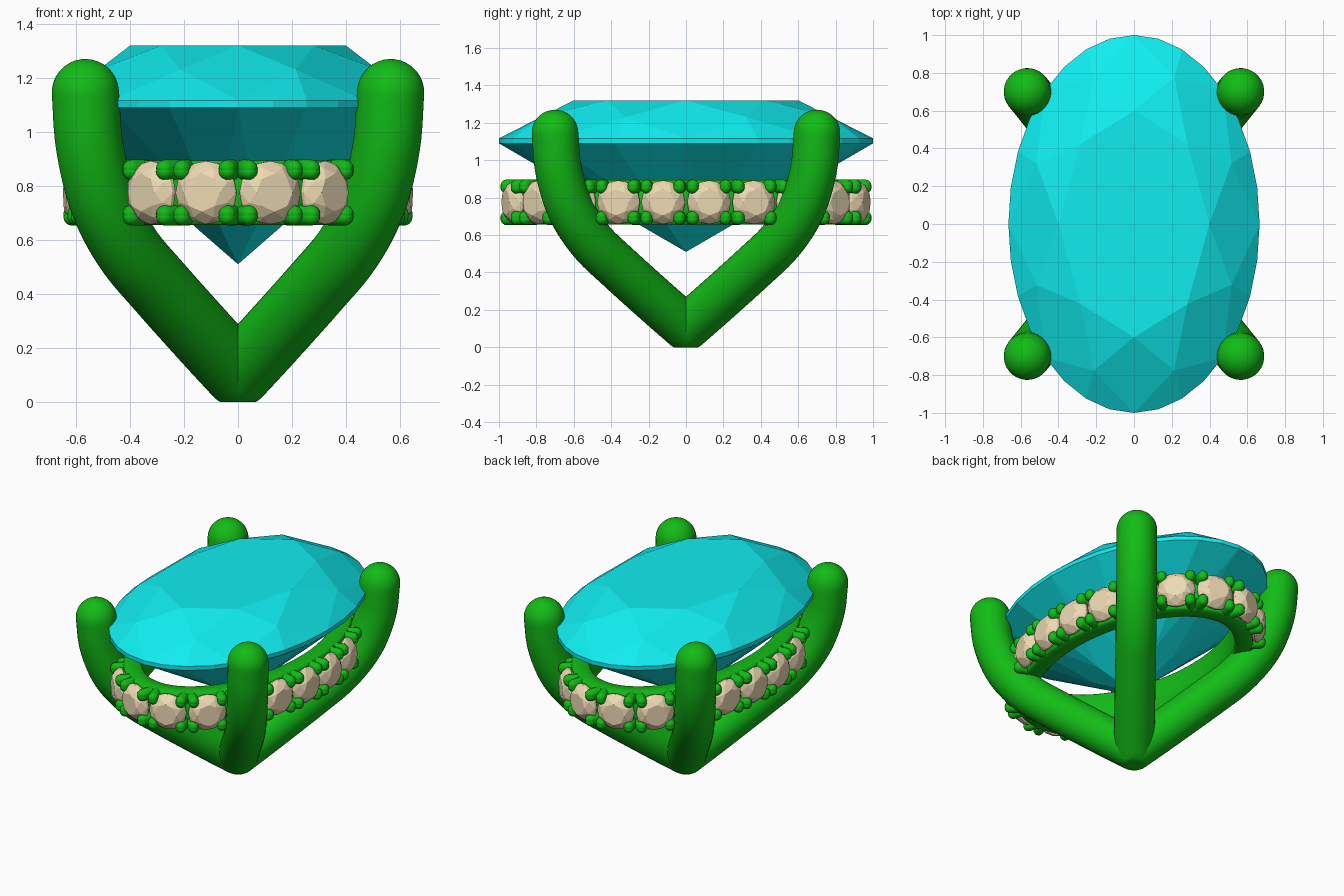
import bpy, bmesh
from math import sin, cos, pi, radians, hypot
from mathutils import Vector, Matrix

if "Cube" in bpy.data.objects:
    bpy.data.objects.remove(bpy.data.objects["Cube"])


def material(name, rgb):
    m = bpy.data.materials.new(name)
    m.diffuse_color = (*rgb, 1)
    m.use_nodes = True
    m.node_tree.nodes["Principled BSDF"].inputs["Base Color"].default_value = m.diffuse_color
    return m


METAL = material("green_metal", (0.006, 0.5, 0.008))
TEAL = material("cyan_gem", (0.005, 0.85, 0.87))
CREAM = material("cream_stone", (0.85, 0.7, 0.45))


def finish(name, bm, mat, smooth=None):
    bmesh.ops.recalc_face_normals(bm, faces=bm.faces)
    me = bpy.data.meshes.new(name)
    bm.to_mesh(me)
    bm.free()
    me.materials.append(mat)
    ob = bpy.data.objects.new(name, me)
    bpy.context.collection.objects.link(ob)
    if smooth:
        bpy.context.view_layer.objects.active = ob
        ob.select_set(True)
        bpy.ops.object.shade_smooth_by_angle(angle=radians(smooth))
        ob.select_set(False)
    return ob


# Brilliant cut: octagonal table, kites, stars, girdle, pavilion to a point
def brilliant(bm, mat, rx, ry, crown, girdle, depth, sub):
    n = 16 * sub

    def ring(count, frac, z, shift=0.0):
        return [bm.verts.new(mat @ Vector((rx * frac * cos(2 * pi * (i + shift) / count),
                                           ry * frac * sin(2 * pi * (i + shift) / count), z)))
                for i in range(count)]
    table = ring(8, 0.6, crown)
    mid = ring(8, 0.84, crown * 0.56, 0.5)
    up, low = ring(n, 1, 0), ring(n, 1, -girdle)
    pav = ring(8, 0.3, -girdle - depth * (1 - 0.3 * cos(pi / 8)), 0.5)
    culet = bm.verts.new(mat @ Vector((0, 0, -girdle - depth)))
    bm.faces.new(table)
    for k in range(8):
        j, g = (k + 1) % 8, 2 * sub * k
        bm.faces.new((table[k], mid[k - 1], up[g], mid[k]))
        bm.faces.new((table[k], mid[k], table[j]))
        bm.faces.new((culet, pav[k], low[g], pav[k - 1]))
        for h in (0, sub):
            idx = [(g + h + s) % n for s in range(sub + 1)]
            bm.faces.new([mid[k]] + [up[i] for i in idx])
            bm.faces.new([pav[k]] + [low[i] for i in reversed(idx)])
    for i in range(n):
        bm.faces.new((up[i - 1], low[i - 1], low[i], up[i]))


# Round-ended tube swept along a list of points
def tube(bm, pts, r, seg, caps=5, floor=None):
    t0, t1 = (pts[1] - pts[0]).normalized(), (pts[-1] - pts[-2]).normalized()
    rings = []
    for i in range(caps):
        a = radians(4) + (pi / 2 - radians(4)) * i / caps
        rings.append((pts[0] - t0 * r * cos(a), t0, r * sin(a)))
    for i, p in enumerate(pts):
        t = (pts[min(i + 1, len(pts) - 1)] - pts[max(i - 1, 0)]).normalized()
        rings.append((p, t, r))
    for i in reversed(range(caps)):
        a = radians(4) + (pi / 2 - radians(4)) * i / caps
        rings.append((pts[-1] + t1 * r * cos(a), t1, r * sin(a)))
    side = t0.cross(Vector((0, 0, 1))).normalized()
    loops = []
    for c, t, rad in rings:
        u = (side - t * side.dot(t)).normalized()
        v = t.cross(u)
        loop = []
        for s in range(seg):
            q = c + (u * cos(2 * pi * s / seg) + v * sin(2 * pi * s / seg)) * rad
            if floor is not None:
                q.z = max(q.z, floor)
            loop.append(bm.verts.new(q))
        loops.append(loop)
    for a, b in zip(loops, loops[1:]):
        for s in range(seg):
            bm.faces.new((a[s - 1], a[s], b[s], b[s - 1]))
    bm.faces.new(loops[0][::-1])
    bm.faces.new(loops[-1])


def spline(ctrl, steps):
    p = [2 * ctrl[0] - ctrl[1]] + ctrl + [2 * ctrl[-1] - ctrl[-2]]
    out = []
    for i in range(1, len(p) - 2):
        a, b, c, d = p[i - 1:i + 3]
        for s in range(steps):
            t = s / steps
            out.append(0.5 * (2 * b + (c - a) * t + (2 * a - 5 * b + 4 * c - d) * t * t
                              + (3 * b - a - 3 * c + d) * t ** 3))
    return out + [ctrl[-1]]


# Main oval gem
bm = bmesh.new()
brilliant(bm, Matrix.Translation((0, 0, 1.117)), 0.665, 1.0, 0.203, 0.027, 0.58, 2)
finish("main_gem", bm, TEAL)

# Four curved prongs meeting in a flat-bottomed point
profile = [(0, .105), (.12, .235), (.29, .425), (.41, .57), (.5, .745), (.55, .95), (.565, 1.145)]
bm = bmesh.new()
for sx in (-1, 1):
    for sy in (-1, 1):
        path = spline([Vector((sx * x, sy * x * 1.24, z)) for x, z in profile], 6)
        tube(bm, path, 0.125, 32, 8, 0.0)
finish("prongs", bm, METAL, 40)

# Oval gallery: ellipse through the stone girdles, with outward normals
A, B, ZC, COUNT = 0.60, 0.94, 0.775, 20


def on_oval(a):
    return Vector((A * cos(a), B * sin(a), 0)), Vector((B * cos(a), A * sin(a), 0)).normalized()


bm = bmesh.new()
section = [(-.13, -.12), (-.04, -.12), (-.03, -.11), (-.03, .11), (-.04, .12), (-.13, .12),
           (-.14, .11), (-.14, -.11)]
loops = []
for i in range(96):
    p, nrm = on_oval(2 * pi * i / 96)
    loops.append([bm.verts.new(p + nrm * o + Vector((0, 0, ZC + z))) for o, z in section])
for i in range(96):
    for s in range(8):
        bm.faces.new((loops[i - 1][s - 1], loops[i - 1][s], loops[i][s], loops[i][s - 1]))
finish("gallery_rail", bm, METAL, 50)

# Evenly spaced stones around the rail, each held by four round claws
FINE = 4000
lengths = [0.0]
for i in range(FINE):
    p, q = on_oval(2 * pi * i / FINE)[0], on_oval(2 * pi * (i + 1) / FINE)[0]
    lengths.append(lengths[-1] + (q - p).length)
stones, claws = bmesh.new(), bmesh.new()
for k in range(COUNT):
    target = lengths[-1] * (k + 0.5) / COUNT
    i = next(i for i, d in enumerate(lengths) if d >= target)
    p, nrm = on_oval(2 * pi * i / FINE)
    p.z = ZC
    up = Vector((0, 0, 1))
    tan = up.cross(nrm)
    frame = Matrix((tan, up, nrm)).transposed().to_4x4()
    frame.translation = p
    brilliant(stones, frame, 0.117, 0.117, 0.047, 0.015, 0.09, 1)
    for sx in (-1, 1):
        for sz in (-1, 1):
            base = p + tan * sx * 0.088 + up * sz * 0.084
            for dz in (0, 0.012):
                c = base + up * sz * (dz - 0.006)
                tube(claws, [c - nrm * 0.07, c + nrm * 0.012], 0.032, 12, 4)
finish("side_stones", stones, CREAM)
finish("stone_claws", claws, METAL, 50)
